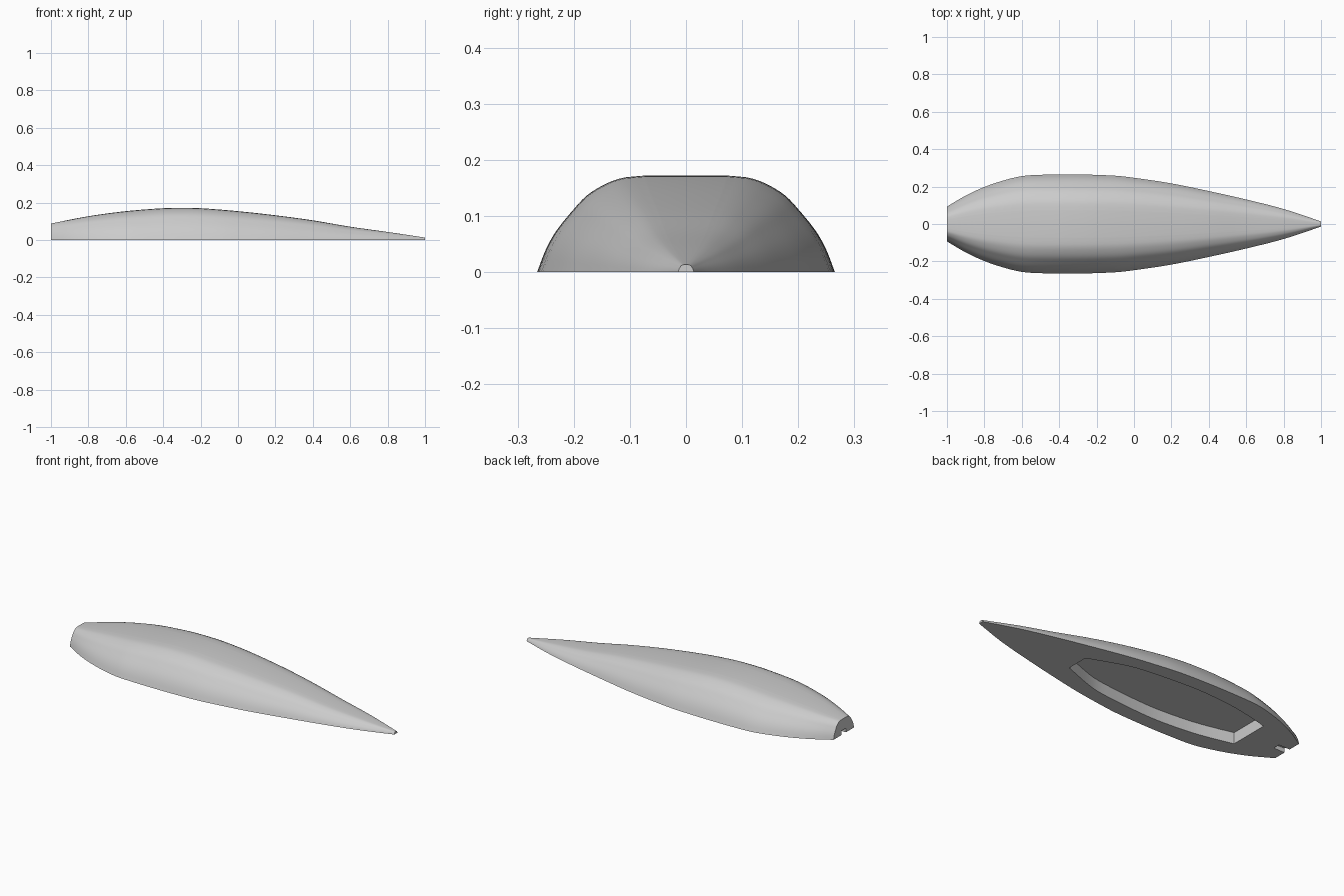
import bpy
import bmesh
import math

cube = bpy.data.objects.get("Cube")
if cube:
    bpy.data.objects.remove(cube, do_unlink=True)

grey = bpy.data.materials.new("light grey")
grey.use_nodes = True
colour = (0.6, 0.6, 0.6, 1)
grey.diffuse_color = colour
grey.node_tree.nodes["Principled BSDF"].inputs["Base Color"].default_value = colour


def smooth_curve(points, x):
    """Cubic Hermite interpolation through (x, value) points."""
    n = len(points)

    def slope(i):
        a, b = points[max(i - 1, 0)], points[min(i + 1, n - 1)]
        return (b[1] - a[1]) / (b[0] - a[0])

    i = 0
    while i < n - 2 and x > points[i + 1][0]:
        i += 1
    (x0, v0), (x1, v1) = points[i], points[i + 1]
    d = x1 - x0
    t = (x - x0) / d
    return ((2*t**3 - 3*t**2 + 1) * v0 + (t**3 - 2*t**2 + t) * d * slope(i)
            + (3*t**2 - 2*t**3) * v1 + (t**3 - t**2) * d * slope(i + 1))


def loft(name, sections):
    """Closed solid skinned through rings of equal length."""
    bm = bmesh.new()
    rings = [[bm.verts.new(p) for p in ring] for ring in sections]
    for a, b in zip(rings, rings[1:]):
        for i in range(len(a)):
            j = (i + 1) % len(a)
            bm.faces.new((a[i], a[j], b[j], b[i]))
    bm.faces.new(rings[0])
    bm.faces.new(rings[-1])
    bmesh.ops.recalc_face_normals(bm, faces=bm.faces)
    mesh = bpy.data.meshes.new(name)
    bm.to_mesh(mesh)
    bm.free()
    mesh.materials.append(grey)
    obj = bpy.data.objects.new(name, mesh)
    bpy.context.collection.objects.link(obj)
    return obj


# Hull: beam and height along the length, with one rounded section shape
half_beam = [(-1, .093), (-.9, .152), (-.8, .198), (-.7, .232), (-.6, .256),
             (-.5, .263), (-.3, .265), (-.1, .258), (0, .247), (.2, .217),
             (.4, .176), (.6, .131), (.8, .08), (1, .014)]
height = [(-1, .088), (-.8, .127), (-.6, .154), (-.4, .17), (-.3, .172),
          (-.2, .17), (0, .154), (.2, .132), (.4, .105), (.6, .071),
          (.8, .043), (1, .013)]
half_section = [(0, 1), (.24, .94), (.43, .87), (.64, .76), (.8, .66),
                (.92, .53), (.98, .41), (1, .27)]
steps = 24
outline = []
for k in range(steps + 1):
    z = math.sin(math.pi / 2 * k / steps)
    outline.append((smooth_curve(half_section, z), z))
outline += [(-y, z) for y, z in reversed(outline)]

stations = 60
sections = []
for k in range(stations + 1):
    x = -1 + 2 * k / stations
    w, h = smooth_curve(half_beam, x), smooth_curve(height, x)
    sections.append([(x, y * w, z * h) for y, z in outline])
hull = loft("hull", sections)

# Underside recess with curved sides and square ends
recess_width = [(-.75, .115), (-.6, .15), (-.49, .168), (-.3, .182),
                (-.16, .178), (.0, .165), (.15, .142), (.37, .063)]
sections = []
for k in range(31):
    x = -.75 + 1.12 * k / 30
    w = smooth_curve(recess_width, x)
    sections.append([(x, -w, -.05), (x, w, -.05), (x, w, .064), (x, -w, .064)])
recess = loft("recess_cutter", sections)

# Small groove at the blunt end
groove = loft("groove_cutter", [
    [(x, -.02, -.05), (x, .02, -.05), (x, .02, .024), (x, -.02, .024)]
    for x in (-1.1, -.93)])

bpy.ops.object.select_all(action="DESELECT")
bpy.context.view_layer.objects.active = hull
hull.select_set(True)
for cutter in (recess, groove):
    cutter.hide_render = True
    mod = hull.modifiers.new("cut", "BOOLEAN")
    mod.operation = "DIFFERENCE"
    mod.solver = "EXACT"
    mod.object = cutter
    bpy.ops.object.modifier_apply(modifier=mod.name)
    bpy.data.objects.remove(cutter, do_unlink=True)

bpy.ops.object.shade_smooth_by_angle(angle=math.radians(35))
